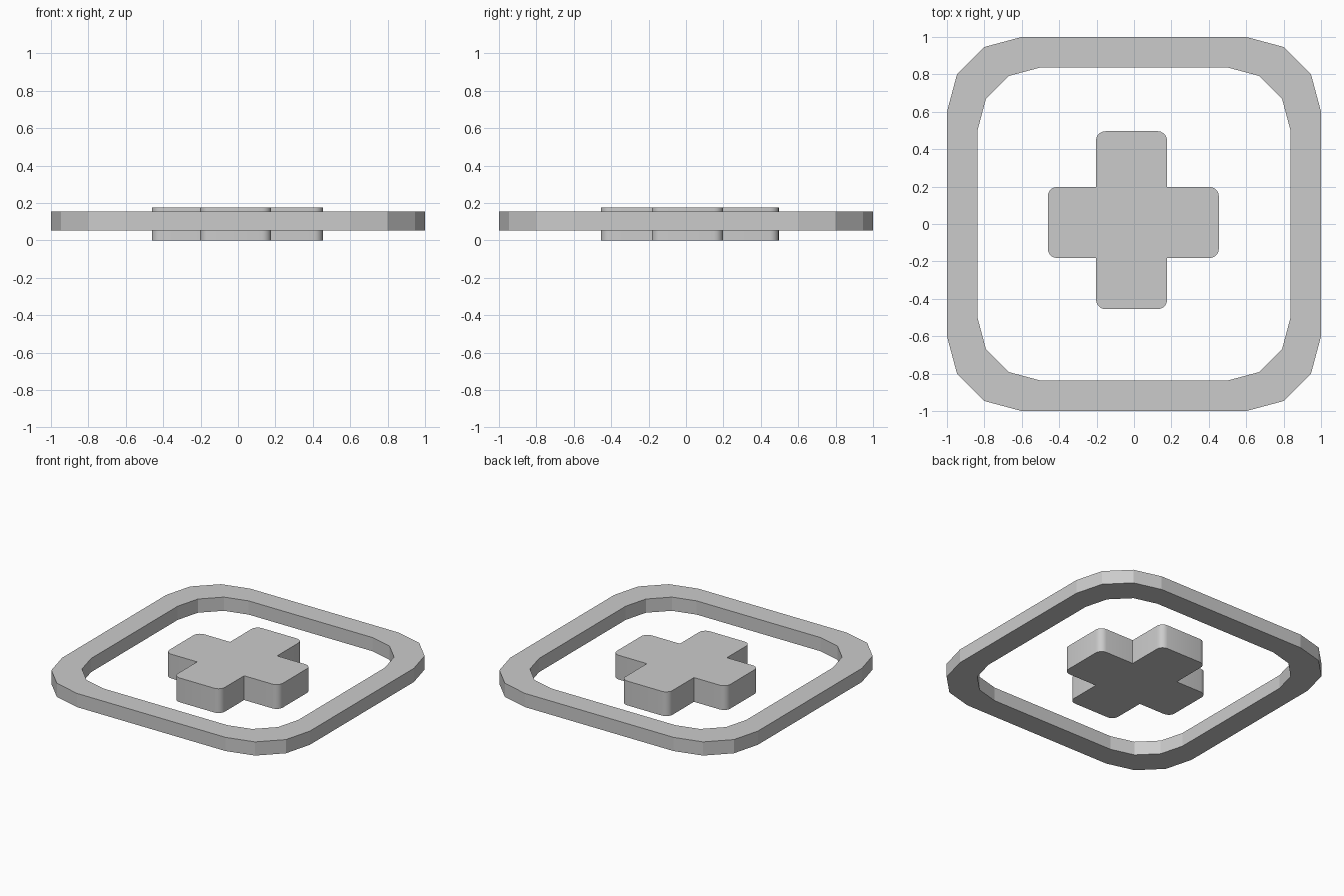
import bpy, bmesh
from math import sin, cos, pi

if "Cube" in bpy.data.objects:
    bpy.data.objects.remove(bpy.data.objects["Cube"])


def arc(cx, cy, r, quadrant, steps):
    """Points of a quarter circle, counter-clockwise."""
    angles = [(quadrant + i / steps) * pi / 2 for i in range(steps + 1)]
    return [(cx + r * cos(a), cy + r * sin(a)) for a in angles]


def rounded_square(core, r, steps):
    pts = []
    for q, (sx, sy) in enumerate([(1, 1), (-1, 1), (-1, -1), (1, -1)]):
        pts += arc(sx * core, sy * core, r, q, steps)
    return pts


def finish(bm, name):
    bmesh.ops.recalc_face_normals(bm, faces=bm.faces[:])
    mesh = bpy.data.meshes.new(name)
    bm.to_mesh(mesh)
    bm.free()
    obj = bpy.data.objects.new(name, mesh)
    bpy.context.collection.objects.link(obj)
    return obj


# Low-poly rounded square ring
bm = bmesh.new()
loops = []
for core, r, z in [(0.6, 0.4, 0.053), (0.6, 0.4, 0.153),
                   (0.5, 0.337, 0.153), (0.5, 0.337, 0.053)]:
    loops.append([bm.verts.new((x, y, z)) for x, y in rounded_square(core, r, 3)])
n = len(loops[0])
for k in range(4):
    a, b = loops[k], loops[(k + 1) % 4]
    for i in range(n):
        j = (i + 1) % n
        bm.faces.new((a[i], a[j], b[j], b[i]))
finish(bm, "outer_ring")

# Plus-shaped button: rounded arm ends, sharp inner corners
L, R, B, T = -0.461, 0.454, -0.455, 0.496      # overall reach
l, r, b, t = -0.203, 0.177, -0.182, 0.198      # arm widths
c = 0.05                                       # corner radius
steps = 5
profile = (arc(R - c, t - c, c, 0, steps) + [(r, t)]
           + arc(r - c, T - c, c, 0, steps) + arc(l + c, T - c, c, 1, steps) + [(l, t)]
           + arc(L + c, t - c, c, 1, steps) + arc(L + c, b + c, c, 2, steps) + [(l, b)]
           + arc(l + c, B + c, c, 2, steps) + arc(r - c, B + c, c, 3, steps) + [(r, b)]
           + arc(R - c, b + c, c, 3, steps))
bm = bmesh.new()
base = bm.faces.new([bm.verts.new((x, y, 0)) for x, y in profile])
ext = bmesh.ops.extrude_face_region(bm, geom=[base], use_keep_orig=True)
top = [g for g in ext["geom"] if isinstance(g, bmesh.types.BMVert)]
bmesh.ops.translate(bm, verts=top, vec=(0, 0, 0.177))
plus = finish(bm, "plus_button")

# Smooth the small corner rounds only
bpy.context.view_layer.objects.active = plus
plus.select_set(True)
bpy.ops.object.shade_smooth_by_angle()
